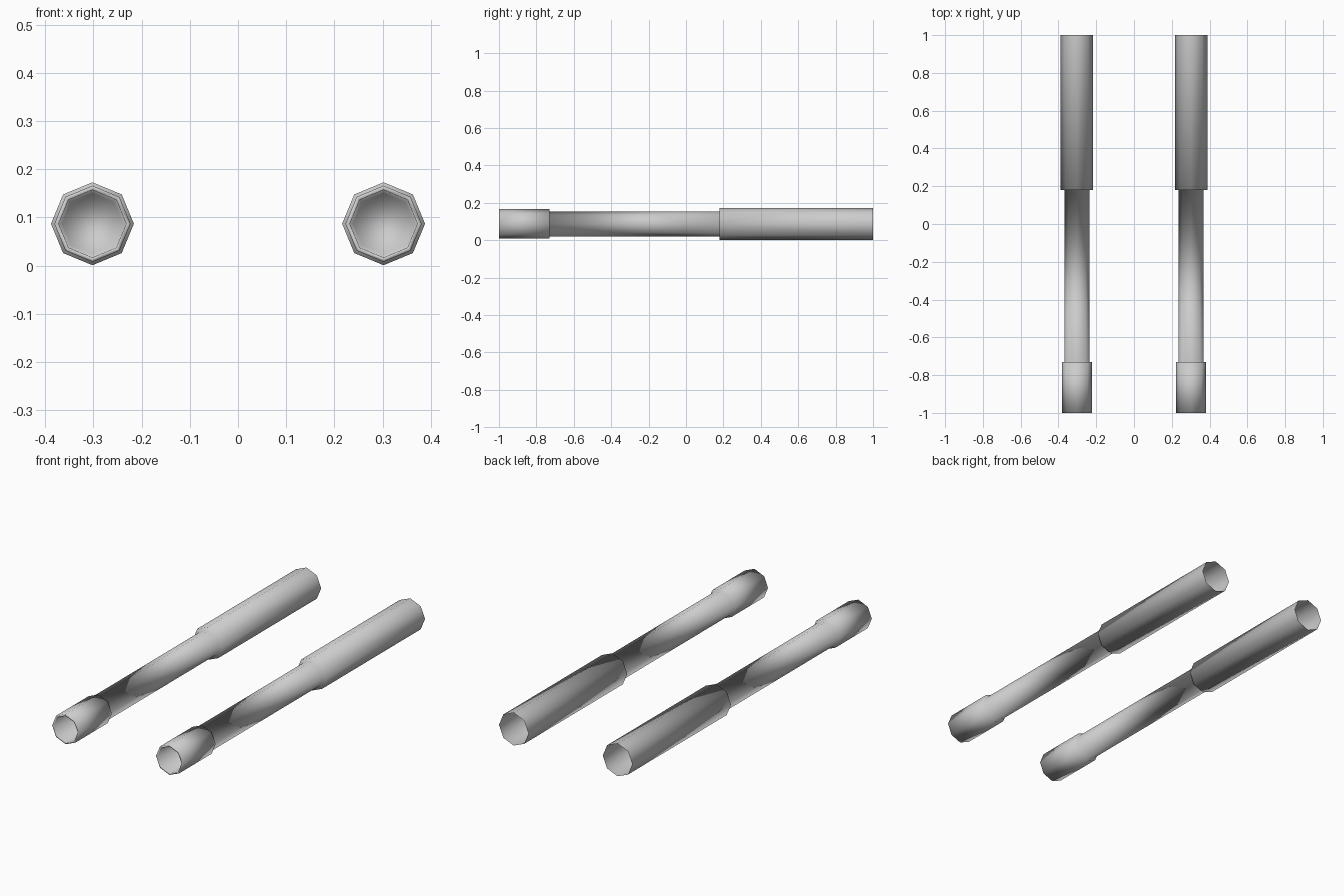
import bpy, bmesh
from math import cos, sin, pi

if "Cube" in bpy.data.objects:
    bpy.data.objects.remove(bpy.data.objects["Cube"])

SIDES = 8
CENTRE_Z = 0.087


def lathe(name, x, profile, cap_end=False):
    """Sweep (y, radius) points around a tube axis running along y."""
    bm = bmesh.new()
    rings = [[bm.verts.new((r * cos(2 * pi * i / SIDES), y, r * sin(2 * pi * i / SIDES)))
              for i in range(SIDES)] for y, r in profile]
    for a, b in zip(rings, rings[1:]):
        for i in range(SIDES):
            j = (i + 1) % SIDES
            bm.faces.new((a[i], b[i], b[j], a[j]))
    if cap_end:
        bm.faces.new(rings[-1][::-1])
    for f in bm.faces:
        f.smooth = True
    bmesh.ops.reverse_faces(bm, faces=bm.faces)
    bmesh.ops.recalc_face_normals(bm, faces=bm.faces)
    mesh = bpy.data.meshes.new(name)
    bm.to_mesh(mesh)
    bm.free()
    obj = bpy.data.objects.new(name, mesh)
    obj.location = (x, 0, CENTRE_Z)
    bpy.context.collection.objects.link(obj)
    return obj


# One stepped tube: open rear sleeve, slim middle, hollow front collar
tube_profile = [
    (1.0, 0.086), (0.18, 0.086),
    (0.18, 0.067), (-0.73, 0.067),
    (-0.73, 0.079), (-1.0, 0.079),
    (-1.0, 0.070), (-0.73, 0.063),
]

for side, x in (("left", -0.302), ("right", 0.302)):
    lathe(f"{side}_tube", x, tube_profile, cap_end=True)
